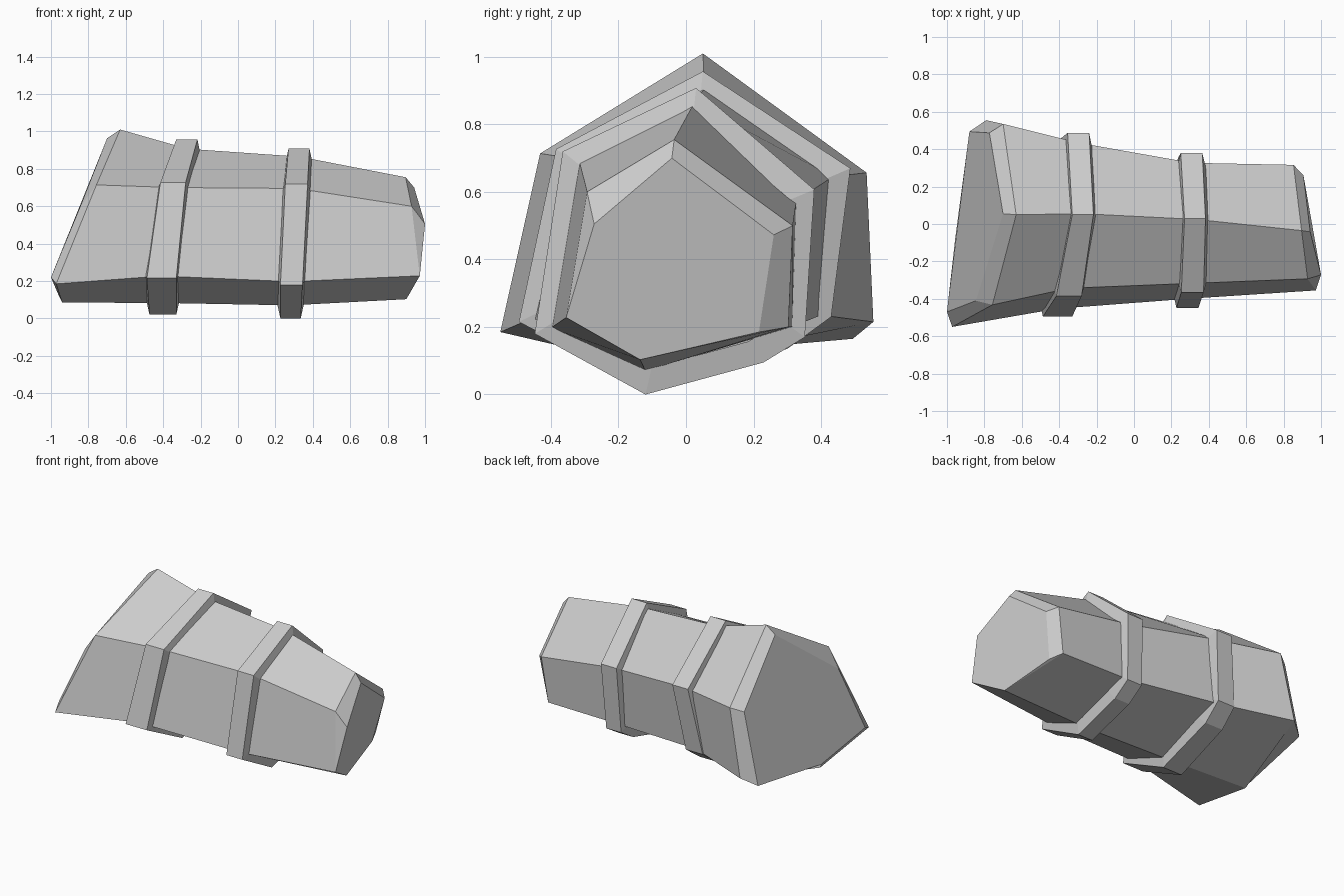
import bpy, bmesh
from mathutils import Vector

stone = bpy.data.materials.new("light_grey")
stone.diffuse_color = (0.6, 0.6, 0.6, 1)


def loft(name, rings, capped):
    """Skin a list of equal-length point rings into one flat-shaded object."""
    bm = bmesh.new()
    loops = [[bm.verts.new(p) for p in ring] for ring in rings]
    for a, b in zip(loops, loops[1:]):
        for i in range(len(a)):
            j = (i + 1) % len(a)
            bm.faces.new((a[i], a[j], b[j], b[i]))
    if capped:
        bm.faces.new(loops[0][::-1])
        bm.faces.new(loops[-1])
    # weld corners shared by neighbouring rings
    bmesh.ops.remove_doubles(bm, verts=bm.verts, dist=0.001)
    bmesh.ops.recalc_face_normals(bm, faces=bm.faces)
    mesh = bpy.data.meshes.new(name)
    bm.to_mesh(mesh)
    bm.free()
    mesh.materials.append(stone)
    obj = bpy.data.objects.new(name, mesh)
    bpy.context.collection.objects.link(obj)
    return obj


# Six-sided body; corners: top, front upper, front lower, bottom, back lower, back upper
body = [
    # wide left cap
    [(-.70, .055, .963), (-.845, -.41, .595), (-1.0, -.47, .22),
     (-.955, -.07, .115), (-.88, .494, .165), (-.773, .487, .63)],
    # wide left rim
    [(-.63, .05, 1.01), (-.757, -.432, .714), (-.972, -.55, .185),
     (-.94, -.08, .085), (-.79, .555, .215), (-.70, .535, .657)],
    # under the first band
    [(-.27, .055, .907), (-.345, -.343, .70), (-.41, -.453, .227),
     (-.40, -.11, .083), (-.36, .40, .235), (-.30, .435, .645)],
    # under the second band
    [(.33, .025, .865), (.315, -.317, .695), (.285, -.40, .197),
     (.28, -.12, .07), (.29, .315, .20), (.31, .327, .575)],
    # narrow right rim
    [(.896, -.035, .755), (.928, -.293, .60), (.972, -.355, .228),
     (.90, -.136, .103), (.81, .303, .20), (.853, .316, .50)],
    # narrow right cap
    [(.942, -.042, .70), (1.0, -.272, .505), (.972, -.355, .228),
     (.90, -.136, .103), (.845, .216, .185), (.906, .26, .473)],
]
loft("faceted_body", body, True)


def band(name, corners, centre):
    """Raised collar: corners are (x_left, x_right, y, z), sides slope into the body."""
    def ring(side, k, dx):
        return [(c[side] + dx, centre[0] + (c[2] - centre[0]) * k,
                 centre[1] + (c[3] - centre[1]) * k) for c in corners]
    return loft(name, [ring(0, .82, -.018), ring(0, 1, 0),
                       ring(1, 1, 0), ring(1, .82, .018)], False)


# Collars wrapped around the body, with a clipped back lower corner
band("left_band", [
    (-.33, -.217, .05, .957), (-.415, -.28, -.385, .727), (-.487, -.33, -.495, .215),
    (-.473, -.33, -.12, .02), (-.44, -.31, .30, .135), (-.425, -.30, .43, .23),
    (-.355, -.24, .487, .67)], (0, .46))
band("right_band", [
    (.27, .382, .03, .908), (.253, .372, -.365, .72), (.227, .345, -.448, .18),
    (.227, .335, -.12, 0), (.23, .34, .23, .095), (.235, .345, .352, .17),
    (.25, .365, .38, .607)], (-.02, .44))
